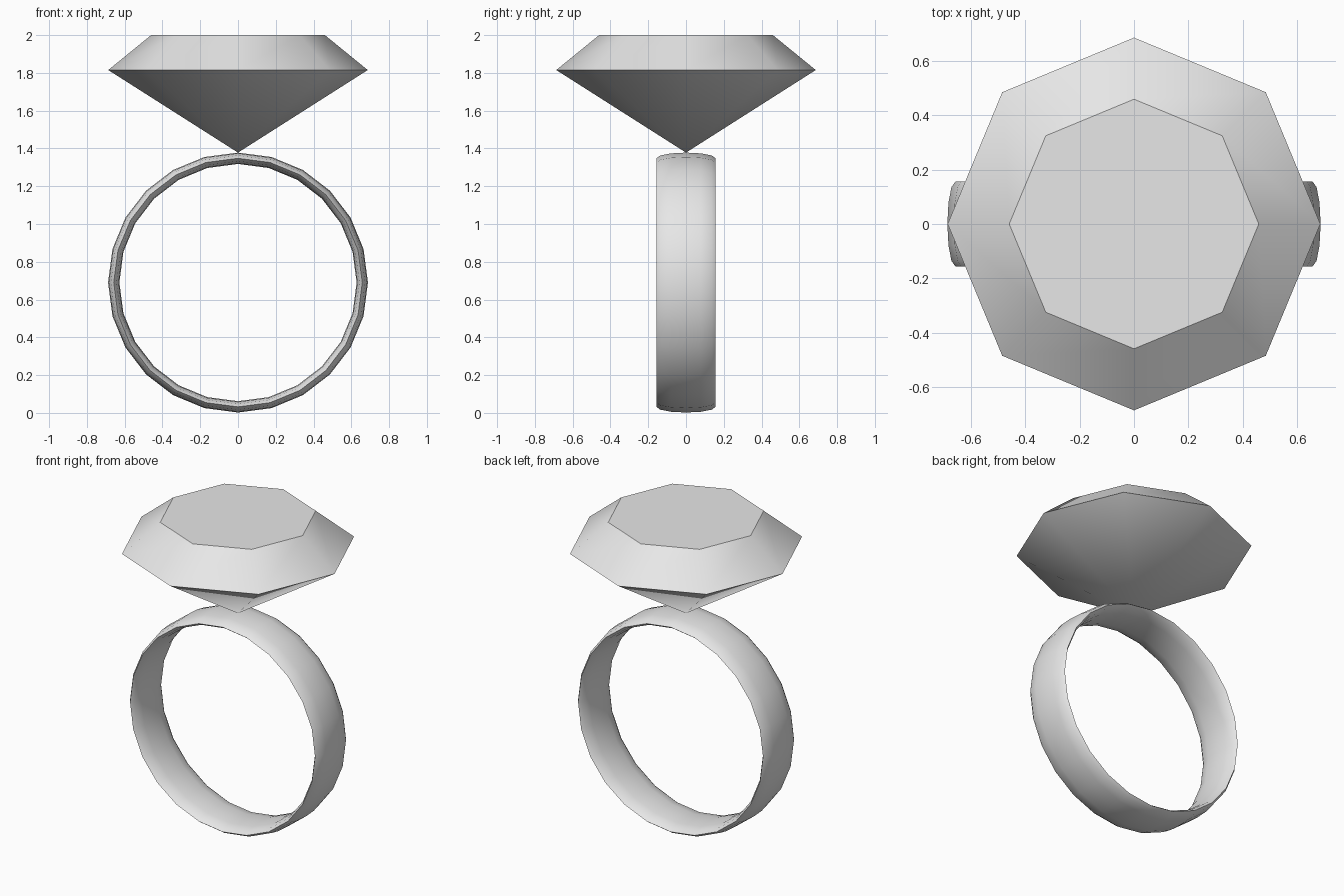
import bpy, bmesh, math
from mathutils import Matrix

if "Cube" in bpy.data.objects:
    bpy.data.objects.remove(bpy.data.objects["Cube"])


def material(name, rgb):
    m = bpy.data.materials.new(name)
    m.diffuse_color = (*rgb, 1)
    m.use_nodes = True
    m.node_tree.nodes["Principled BSDF"].inputs["Base Color"].default_value = m.diffuse_color
    return m


def finish(name, bm, mat, angle):
    bmesh.ops.recalc_face_normals(bm, faces=bm.faces)
    me = bpy.data.meshes.new(name)
    bm.to_mesh(me)
    bm.free()
    ob = bpy.data.objects.new(name, me)
    bpy.context.collection.objects.link(ob)
    me.materials.append(mat)
    bpy.ops.object.select_all(action='DESELECT')
    ob.select_set(True)
    bpy.context.view_layer.objects.active = ob
    bpy.ops.object.shade_smooth_by_angle(angle=math.radians(angle))
    return ob


grey = material("pale grey", (0.8, 0.8, 0.8))

# Band: flattened oval section spun round the y axis
CENTRE_Z, RADIUS, THICK, WIDTH = 0.69, 0.658, 0.03, 0.157
SIDES, SEGMENTS = 12, 24
bm = bmesh.new()
rings = []
for i in range(SEGMENTS):
    a = math.tau * i / SEGMENTS
    ring = []
    for j in range(SIDES):
        b = math.tau * j / SIDES
        r = RADIUS + THICK * math.cos(b)
        ring.append(bm.verts.new((r * math.sin(a), WIDTH * math.sin(b),
                                  CENTRE_Z + r * math.cos(a))))
    rings.append(ring)
for i in range(SEGMENTS):
    p, q = rings[i], rings[(i + 1) % SEGMENTS]
    for j in range(SIDES):
        k = (j + 1) % SIDES
        bm.faces.new((p[j], p[k], q[k], q[j]))
finish("ring_band", bm, grey, 60)

# Gem: eight-sided crown with a flat table, and a pointed pavilion below
GIRDLE_R, TABLE_R = 0.687, 0.46
TIP_Z, GIRDLE_Z, TABLE_Z = 1.378, 1.815, 2.0
bm = bmesh.new()


def octagon(r, z):
    return [bm.verts.new((r * math.cos(math.tau * i / 8),
                          r * math.sin(math.tau * i / 8), z)) for i in range(8)]


girdle, table = octagon(GIRDLE_R, GIRDLE_Z), octagon(TABLE_R, TABLE_Z)
tip = bm.verts.new((0, 0, TIP_Z))
bm.faces.new(table)
for i in range(8):
    k = (i + 1) % 8
    bm.faces.new((girdle[i], girdle[k], table[k], table[i]))
    bm.faces.new((tip, girdle[k], girdle[i]))
finish("gemstone", bm, grey, 33)
